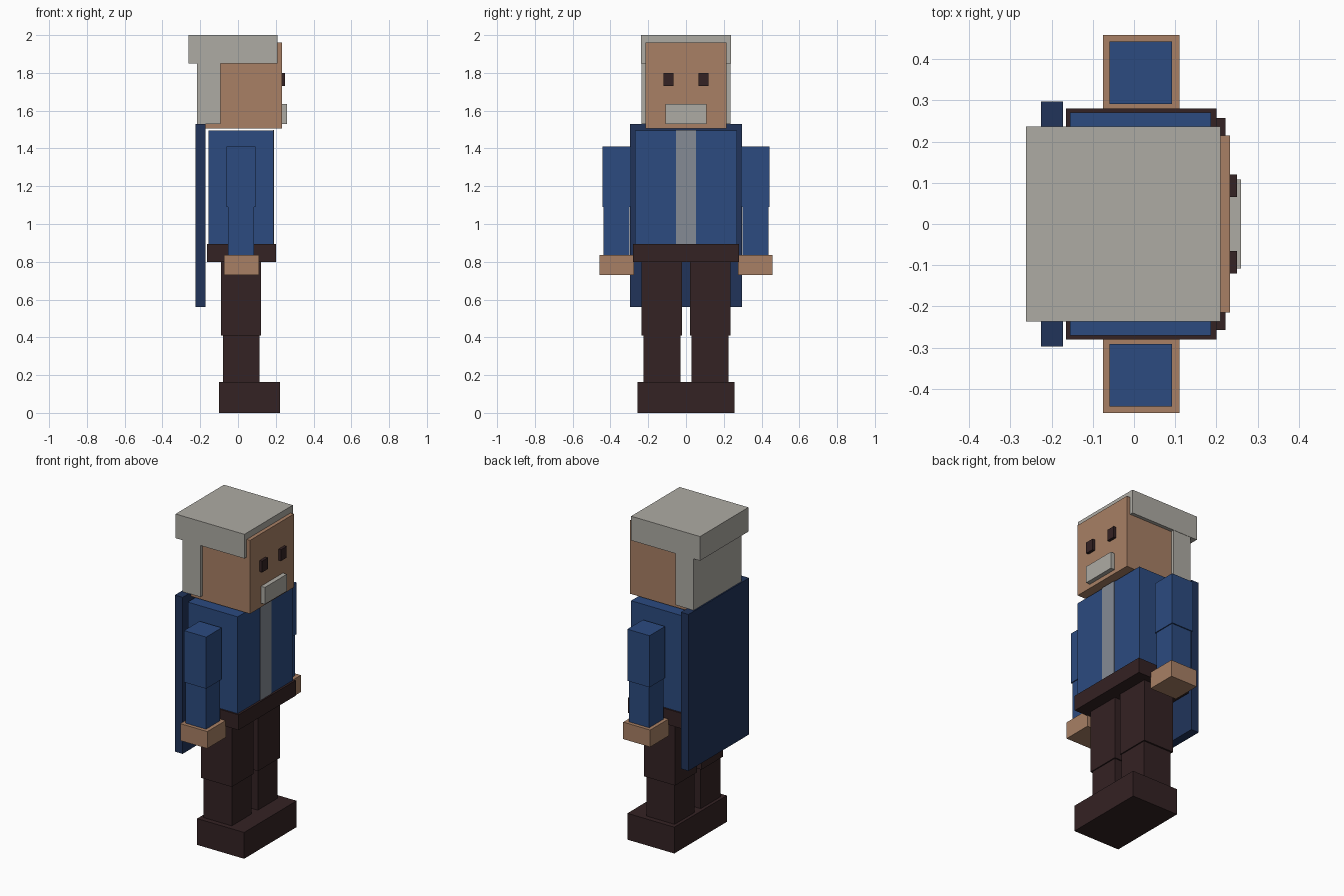
import bpy
import bmesh

old = bpy.data.objects.get("Cube")
if old:
    bpy.data.objects.remove(old, do_unlink=True)


def material(name, rgb):
    m = bpy.data.materials.new(name)
    m.use_nodes = True
    m.diffuse_color = (*rgb, 1)
    m.node_tree.nodes["Principled BSDF"].inputs["Base Color"].default_value = (*rgb, 1)
    return m


skin = material("skin", (0.392, 0.216, 0.130))
grey = material("grey hair", (0.423, 0.407, 0.371))
blue = material("blue cloth", (0.025, 0.070, 0.216))
navy = material("navy cape", (0.015, 0.034, 0.102))
brown = material("dark brown", (0.034, 0.016, 0.017))
silver = material("silver grey", (0.235, 0.258, 0.301))


def box(name, mat, x, y, z):
    """Axis-aligned box from (low, high) ranges."""
    bm = bmesh.new()
    bmesh.ops.create_cube(bm, size=1)
    for v in bm.verts:
        v.co = [r[0] + (c + 0.5) * (r[1] - r[0]) for c, r in zip(v.co, (x, y, z))]
    mesh = bpy.data.meshes.new(name)
    bm.to_mesh(mesh)
    bm.free()
    mesh.materials.append(mat)
    ob = bpy.data.objects.new(name, mesh)
    bpy.context.collection.objects.link(ob)
    return ob


def centred(name, mat, x, half_width, z):
    return box(name, mat, x, (-half_width, half_width), z)


def pair(name, mat, x, y, z):
    box("left_" + name, mat, x, y, z)
    box("right_" + name, mat, x, (-y[1], -y[0]), z)


# Head, hair and face
centred("head", skin, (-0.195, 0.233), 0.215, (1.505, 1.96))
centred("hair_top", grey, (-0.262, 0.21), 0.237, (1.85, 2.0))
centred("hair_back", grey, (-0.217, -0.093), 0.235, (1.53, 1.85))
centred("moustache", grey, (0.225, 0.26), 0.108, (1.53, 1.635))
pair("eye", brown, (0.225, 0.25), (0.065, 0.12), (1.73, 1.80))

# Torso with front panel, belt and cape
centred("torso", blue, (-0.155, 0.187), 0.27, (0.89, 1.495))
centred("shirt_panel", silver, (0.184, 0.191), 0.053, (0.89, 1.497))
centred("belt", brown, (-0.165, 0.20), 0.28, (0.80, 0.895))
centred("cape", navy, (-0.225, -0.172), 0.297, (0.56, 1.53))

# Arms and hands
pair("upper_arm", blue, (-0.06, 0.092), (0.291, 0.443), (1.09, 1.41))
pair("forearm", blue, (-0.053, 0.086), (0.298, 0.436), (0.83, 1.09))
pair("hand", skin, (-0.075, 0.11), (0.276, 0.458), (0.73, 0.835))

# Legs and joined shoes
pair("thigh", brown, (-0.09, 0.122), (0.022, 0.235), (0.41, 0.80))
pair("shin", brown, (-0.08, 0.115), (0.03, 0.225), (0.16, 0.41))
centred("shoes", brown, (-0.10, 0.222), 0.257, (0.0, 0.163))
